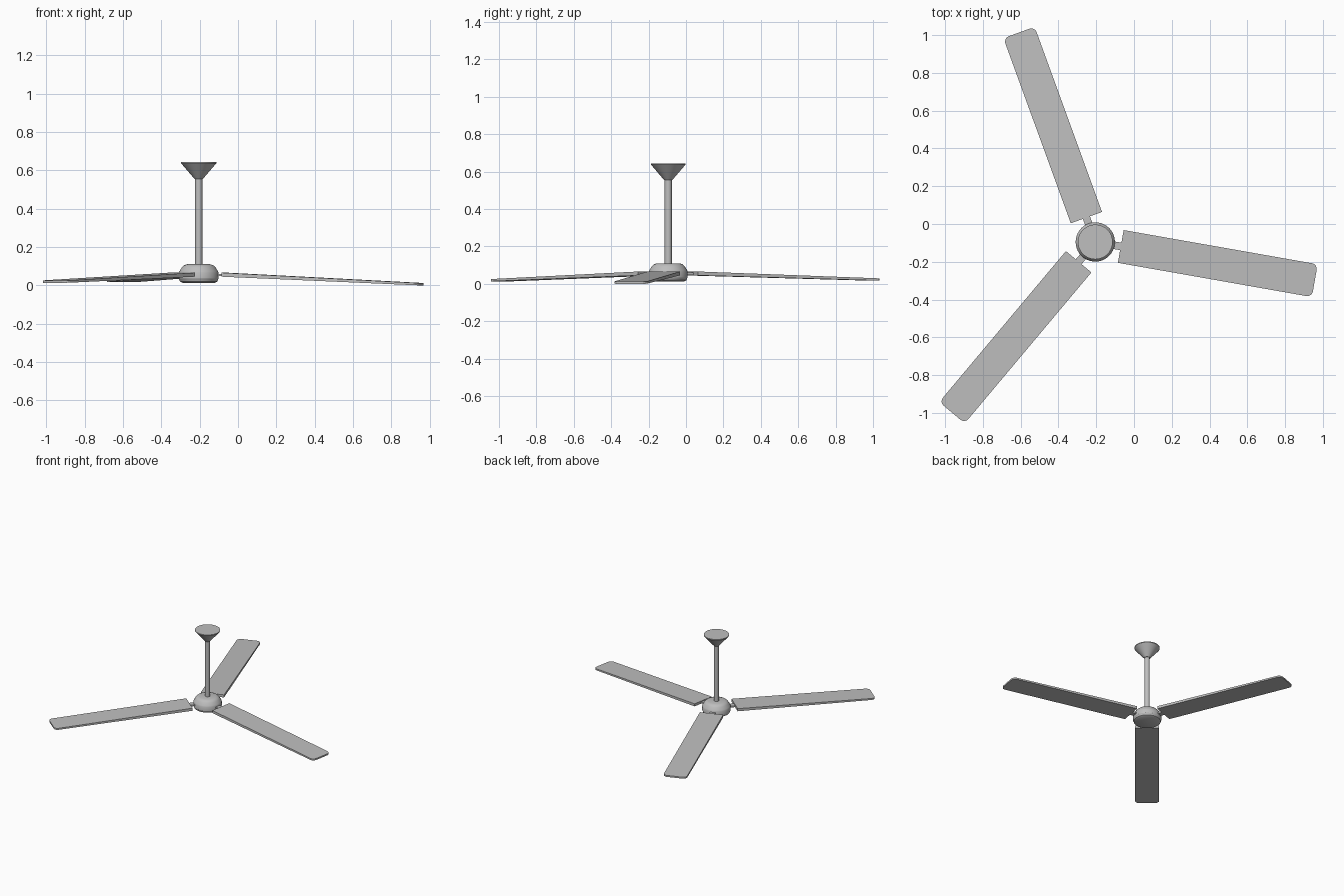
import bpy, bmesh
from math import cos, sin, pi, radians
from mathutils import Matrix, Vector

if "Cube" in bpy.data.objects:
    bpy.data.objects.remove(bpy.data.objects["Cube"], do_unlink=True)

CENTRE = Vector((-0.205, -0.095, 0))

grey = bpy.data.materials.new("light grey metal")
grey.use_nodes = True
colour = (0.52, 0.52, 0.52, 1)
grey.diffuse_color = colour
grey.node_tree.nodes["Principled BSDF"].inputs["Base Color"].default_value = colour


def add_object(name, bm, smooth=False):
    bmesh.ops.recalc_face_normals(bm, faces=bm.faces)
    mesh = bpy.data.meshes.new(name)
    bm.to_mesh(mesh)
    bm.free()
    ob = bpy.data.objects.new(name, mesh)
    bpy.context.collection.objects.link(ob)
    mesh.materials.append(grey)
    if smooth:
        bpy.ops.object.select_all(action='DESELECT')
        ob.select_set(True)
        bpy.context.view_layer.objects.active = ob
        bpy.ops.object.shade_smooth_by_angle(angle=radians(30))
    return ob


def lathe(name, profile, sides=40):
    """Closed turned part from (radius, height) pairs."""
    bm = bmesh.new()
    rings = [[bm.verts.new(CENTRE + Vector((r * cos(2 * pi * i / sides), r * sin(2 * pi * i / sides), z)))
              for i in range(sides)] for r, z in profile]
    for low, high in zip(rings, rings[1:]):
        for i in range(sides):
            j = (i + 1) % sides
            bm.faces.new((low[i], low[j], high[j], high[i]))
    bm.faces.new(rings[0])
    bm.faces.new(rings[-1])
    return add_object(name, bm, True)


def slab(name, outline, angle, top, thickness):
    """Plate lying along a radius; top and thickness are functions of the radius."""
    bm = bmesh.new()
    upper = [bm.verts.new((r, w, top(r))) for r, w in outline]
    lower = [bm.verts.new((r, w, top(r) - thickness(r))) for r, w in outline]
    bm.faces.new(upper)
    bm.faces.new(lower[::-1])
    for i in range(len(outline)):
        j = (i + 1) % len(outline)
        bm.faces.new((upper[j], upper[i], lower[i], lower[j]))
    bm.transform(Matrix.Translation(CENTRE) @ Matrix.Rotation(radians(angle), 4, 'Z'))
    return add_object(name, bm)


# Motor housing, down rod and ceiling canopy
lathe("motor_housing", [(0.085, 0.013), (0.098, 0.02), (0.102, 0.032), (0.104, 0.035), (0.104, 0.066),
                        (0.1, 0.074), (0.088, 0.094), (0.078, 0.104), (0.06, 0.11)])
lathe("down_rod", [(0.019, 0.1), (0.019, 0.57)], 24)
lathe("ceiling_canopy", [(0.022, 0.555), (0.092, 0.637), (0.092, 0.643)])

# Blade outline: square root, rounded tip corners
ROOT, TIP, HALF, ROUND = 0.137, 1.18, 0.088, 0.03
half_tip = [(TIP - ROUND + ROUND * sin(a), HALF - ROUND + ROUND * cos(a))
            for a in (0, pi / 8, pi / 4, pi * 3 / 8, pi / 2)]
half_side = [(ROOT, HALF)] + half_tip
blade_outline = half_side + [(r, -w) for r, w in reversed(half_side)]
arm_outline = [(0.07, 0.02), (0.16, 0.02), (0.16, -0.02), (0.07, -0.02)]

# Three drooping blades with their mounting arms
for name, angle, tip_top in (("left", -10, 0.012), ("back", 110, 0.029), ("right", 230, 0.025)):
    slab(name + "_blade", blade_outline, angle,
         lambda r: 0.066 + (tip_top - 0.066) * (r - ROOT) / (TIP - ROOT),
         lambda r: 0.021 - 0.009 * (r - ROOT) / (TIP - ROOT))
    slab(name + "_arm", arm_outline, angle, lambda r: 0.06, lambda r: 0.012)
